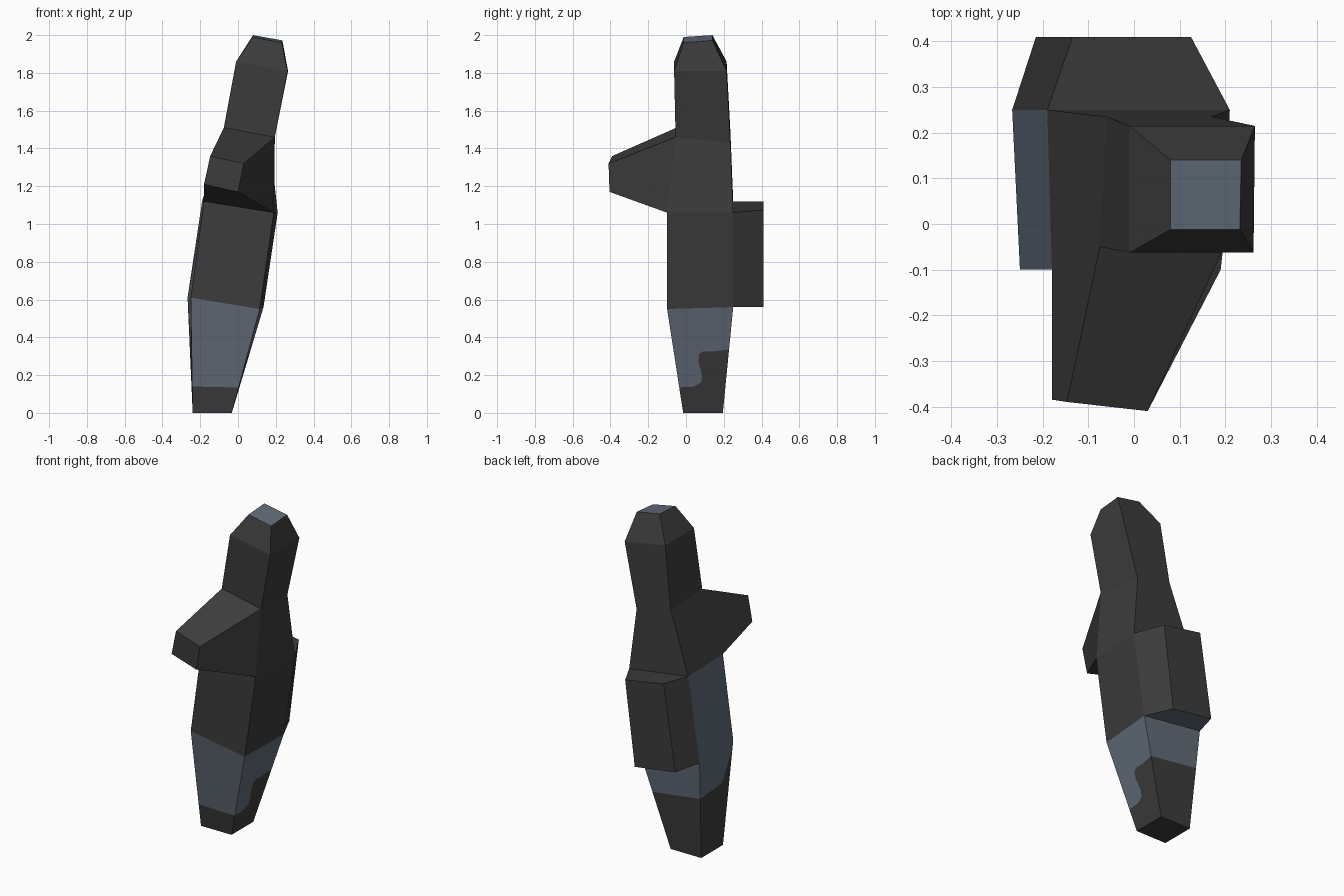
import bpy
import bmesh
from mathutils import Vector

if "Cube" in bpy.data.objects:
    bpy.data.objects.remove(bpy.data.objects["Cube"])


def material(name, color):
    m = bpy.data.materials.new(name)
    m.diffuse_color = (*color, 1.0)
    m.use_nodes = True
    m.node_tree.nodes["Principled BSDF"].inputs["Base Color"].default_value = m.diffuse_color
    return m


MATS = [material("charcoal", (0.045, 0.045, 0.045)),
        material("slate_blue", (0.122, 0.150, 0.190))]
DARK, BLUE = 0, 1


def face(bm, pts, mat):
    f = bm.faces.new([bm.verts.new(p) for p in pts])
    f.material_index = mat


def loft_side(bm, low, high, i, mat):
    j = (i + 1) % 4
    face(bm, [low[i], low[j], high[j], high[i]], mat)


def finish(bm, name):
    bmesh.ops.remove_doubles(bm, verts=bm.verts, dist=0.0005)
    mesh = bpy.data.meshes.new(name)
    bm.to_mesh(mesh)
    bm.free()
    for m in MATS:
        mesh.materials.append(m)
    obj = bpy.data.objects.new(name, mesh)
    bpy.context.collection.objects.link(obj)


def ring(*pts):
    return [Vector(p) for p in pts]


# Body cross-sections, each: front left, front right, back right, back left
foot = ring((-.24, -.015, 0), (-.033, -.015, 0), (-.033, .195, 0), (-.24, .195, 0))
knee = ring((-.25, -.10, .61), (.115, -.10, .55), (.135, .25, .56), (-.267, .25, .61))
waist = ring((-.18, -.10, 1.12), (.19, -.10, 1.06), (.21, .25, 1.06), (-.19, .25, 1.12))
neck = ring((-.075, -.05, 1.51), (.195, -.055, 1.46), (.17, .235, 1.43), (-.06, .235, 1.49))
brow = ring((-.01, -.063, 1.86), (.262, -.063, 1.81), (.265, .215, 1.81), (-.01, .215, 1.86))
crown = ring((.08, -.012, 1.99), (.232, -.012, 1.96), (.235, .14, 1.972), (.08, .14, 2.0))

# Upper body; sides 0 front, 1 right, 2 back, 3 left
bm = bmesh.new()
for low, high, sides in ((knee, waist, (0, 1, 3)), (waist, neck, (1, 2, 3)),
                         (neck, brow, range(4)), (brow, crown, range(4))):
    for i in sides:
        blue = low is knee and i == 3
        loft_side(bm, low, high, i, BLUE if blue else DARK)
face(bm, crown, BLUE)
finish(bm, "body")

# Tapered base: each side split along a painted edge (across, up)
EDGES = [
    [(0, .23), (.5, .235), (1, .245)],
    [(0, .245), (.31, .25), (.48, .29), (.5, .36), (.44, .49), (.46, .56),
     (.53, .585), (.74, .585), (1, .60)],
    [(0, .60), (1, .62)],
    [(0, .62), (.4, .63), (.75, .64), (.85, .75), (1, .93)],
]
bm = bmesh.new()
for i, edge in enumerate(EDGES):
    j = (i + 1) % 4
    line = [foot[i].lerp(foot[j], u).lerp(knee[i].lerp(knee[j], u), v) for u, v in edge]
    face(bm, [foot[i], foot[j]] + line[::-1], DARK)
    face(bm, line + [knee[j], knee[i]], BLUE)
face(bm, foot[::-1], DARK)
finish(bm, "base")


# Branches growing out of one body side: bottom left, bottom right, top right, top left
def branch(name, low, high, i, tip, under):
    j = (i + 1) % 4
    root = [low[i], low[j], high[j], high[i]]
    bm = bmesh.new()
    for k in range(4):
        loft_side(bm, root, tip, k, under if k == 0 else DARK)
    face(bm, tip, DARK)
    finish(bm, name)


branch("front_arm", waist, neck, 0,
       ring((-.18, -.385, 1.21), (0, -.405, 1.17), (.03, -.41, 1.32), (-.147, -.39, 1.36)), DARK)
branch("back_block", knee, waist, 2,
       ring((.06, .41, .56), (-.215, .41, .60), (-.135, .41, 1.12), (.125, .41, 1.075)), BLUE)
